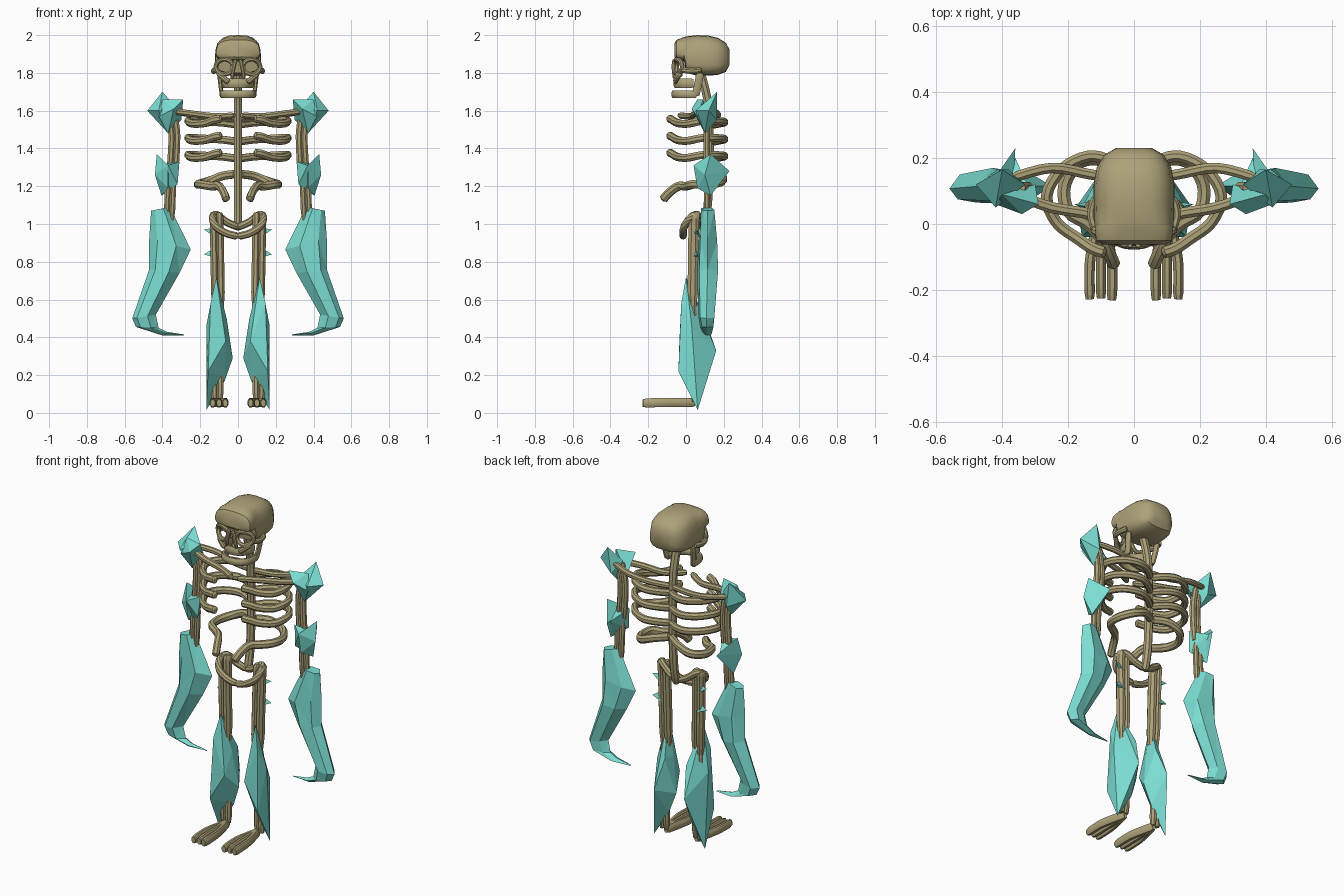
import bpy, bmesh, math
from mathutils import Vector

if "Cube" in bpy.data.objects:
    bpy.data.objects.remove(bpy.data.objects["Cube"], do_unlink=True)


def material(name, color):
    m = bpy.data.materials.new(name)
    m.use_nodes = True
    m.diffuse_color = color
    m.node_tree.nodes["Principled BSDF"].inputs["Base Color"].default_value = color
    return m


BONE = material("old bone", (0.42, 0.36, 0.19, 1))
CRYSTAL = material("teal crystal", (0.2, 0.73, 0.65, 1))


def finish(name, bm, mat, mirror=True, smooth=None):
    bmesh.ops.recalc_face_normals(bm, faces=bm.faces[:])
    me = bpy.data.meshes.new(name)
    bm.to_mesh(me)
    bm.free()
    me.materials.append(mat)
    ob = bpy.data.objects.new(name, me)
    bpy.context.collection.objects.link(ob)
    if mirror:
        mod = ob.modifiers.new("mirror", "MIRROR")
        mod.use_mirror_merge = False
    if smooth:
        bpy.ops.object.select_all(action="DESELECT")
        ob.select_set(True)
        bpy.context.view_layer.objects.active = ob
        bpy.ops.object.shade_smooth_by_angle(angle=math.radians(smooth))
    return ob


def loft(bm, rings, closed=False):
    """Skin a list of equally long point rings; cap the ends unless closed."""
    vs = [[bm.verts.new(p) for p in r] for r in rings]
    n = len(vs[0])
    pairs = list(zip(vs, vs[1:])) + ([(vs[-1], vs[0])] if closed else [])
    for a, b in pairs:
        for i in range(n):
            j = (i + 1) % n
            bm.faces.new((a[i], a[j], b[j], b[i]))
    if not closed:
        bm.faces.new(vs[0])
        bm.faces.new(vs[-1])


def spline(pts, steps, closed):
    """Catmull-Rom points through the given path."""
    n = len(pts)
    get = (lambda i: pts[i % n]) if closed else (lambda i: pts[max(0, min(n - 1, i))])
    out = []
    for i in range(n if closed else n - 1):
        a, b, c, d = (get(i + k) for k in (-1, 0, 1, 2))
        for s in range(steps):
            t = s / steps
            out.append(0.5 * (2 * b + (c - a) * t + (2 * a - 5 * b + 4 * c - d) * t * t
                              + (3 * b - a - 3 * c + d) * t ** 3))
    return out if closed else out + [pts[-1]]


def tube(bm, path, wide, tall=None, ref=(0, 0, 1), steps=4, closed=False, taper=0.7, sides=8):
    """Bone along a path; slimmer by taper at its open ends."""
    tall = tall or wide
    pts = spline([Vector(p) for p in path], steps, closed)
    n, rings = len(pts), []
    for i, p in enumerate(pts):
        if closed:
            t = pts[(i + 1) % n] - pts[i - 1]
        else:
            t = pts[min(i + 1, n - 1)] - pts[max(i - 1, 0)]
        side = t.cross(Vector(ref)).normalized()
        up = side.cross(t).normalized()
        k = taper if not closed and i in (0, n - 1) else 1
        ang = [math.tau * (s + 0.5) / sides for s in range(sides)]
        rings.append([p + k * (side * wide * math.cos(a) + up * tall * math.sin(a)) for a in ang])
    loft(bm, rings, closed)


def bone(name, paths, wide, tall=None, mirror=True, **kw):
    bm = bmesh.new()
    for p in paths:
        tube(bm, p, wide, tall, **kw)
    return finish(name, bm, BONE, mirror, 35)


def crystal(name, *shards):
    bm = bmesh.new()
    for pts in shards:
        r = bmesh.ops.convex_hull(bm, input=[bm.verts.new(p) for p in pts])
        bmesh.ops.delete(bm, geom=[v for v in r["geom_interior"] if v.is_valid], context="VERTS")
    return finish(name, bm, CRYSTAL)


# Skull: rounded-box rings from brow to back of head (y, half width, bottom, top)
bm = bmesh.new()
rings = []
for y, w, lo, hi in [(-.062, .095, 1.885, 1.955), (-.05, .115, 1.87, 1.975), (-.01, .118, 1.86, 1.99),
                     (.0, .12, 1.80, 1.993), (.06, .122, 1.785, 2.0), (.12, .122, 1.785, 1.997),
                     (.17, .113, 1.79, 1.985), (.21, .09, 1.805, 1.96), (.23, .055, 1.84, 1.925)]:
    ring = []
    for s in range(20):
        c, d = math.cos(math.tau * s / 20), math.sin(math.tau * s / 20)
        x = w * math.copysign(abs(c) ** .65, c) * (1 - .12 * d)
        ring.append((x, y, (lo + hi) / 2 + (hi - lo) / 2 * math.copysign(abs(d) ** .65, d)))
    rings.append(ring)
loft(bm, rings)
finish("cranium", bm, BONE, False, 35)

eye = [(.072 + .046 * math.cos(a), -.05 + .03 * max(0, math.cos(a)), 1.832 + .04 * math.sin(a))
       for a in [math.tau * i / 8 for i in range(8)]]
bone("eye_rims", [eye], .013, closed=True, ref=(0, 1, 0), steps=2)
bone("cheek_bones", [[(.118, -.02, 1.815), (.13, .03, 1.81), (.118, .08, 1.815)],
                     [(.105, -.025, 1.80), (.085, -.045, 1.78), (.05, -.058, 1.75)]], .013, .016)
bone("nose_sides", [[(.012, -.062, 1.87), (.022, -.066, 1.83), (.032, -.06, 1.77)]], .011, ref=(0, 1, 0))


def arch(x, y, z, back):
    half = [(x, back, z), (x * .92, y + .045, z), (x * .55, y + .01, z)]
    return half + [(0, y, z)] + [(-a, b, c) for a, b, c in reversed(half)]


bone("upper_jaw", [arch(.075, -.055, 1.745, .04)], .013, .026, mirror=False, taper=.9)
bone("lower_jaw", [arch(.085, -.065, 1.687, .055)], .014, .022, mirror=False, taper=.9)
bone("jaw_hinges", [[(.085, .05, 1.68), (.092, .062, 1.73), (.1, .075, 1.8)]], .012, .022, ref=(0, 1, 0))

# Spine and neck
bone("spine", [[(0, .09, .97), (0, .115, 1.1), (0, .125, 1.35), (0, .12, 1.6), (0, .105, 1.7), (0, .075, 1.81)]],
     .024, mirror=False, ref=(0, 1, 0))

# Rib cage: three full pairs and the drooping lowest pair
plan = [(.0, .14, -.015), (.07, .19, -.005), (.14, .205, 0), (.22, .165, .005), (.265, .085, .005),
        (.235, .005, -.01), (.17, -.045, -.005), (.125, -.075, .012), (.085, -.088, .018)]
bone("ribs", [[(x, y, z + d) for x, y, d in plan] for z in (1.36, 1.45, 1.54)], .019, .022, taper=.5)
bone("lowest_ribs", [[(0, .14, 1.265), (.08, .19, 1.255), (.16, .19, 1.225), (.21, .12, 1.21), (.2, .04, 1.21),
                      (.14, .0, 1.20), (.1, -.04, 1.2), (.075, -.09, 1.165), (.06, -.125, 1.125)]],
     .021, .024, taper=.35)

# Shoulder girdle
bone("collar_bones", [[(.02, -.035, 1.575), (.12, .025, 1.57), (.25, .05, 1.585), (.36, .09, 1.6)]], .018)
bone("shoulder_blades", [[(.0, .13, 1.56), (.13, .15, 1.56), (.25, .17, 1.58), (.37, .14, 1.6)]], .017)

# Arms: paired slim bones side by side
bone("upper_arms", [[(.355 + d, .11, 1.6), (.335 + d, .11, 1.47), (.345 + d, .11, 1.27)] for d in (-.012, .016)],
     .019, ref=(0, 1, 0))
bone("forearms", [[(.35 + d, .11, 1.28), (.36 + d, .11, 1.02)] for d in (-.01, .018)], .017, ref=(0, 1, 0))

# Pelvis loop
bone("pelvis", [[(0, .085, .985), (.06, .075, 1.01), (.115, .06, 1.05), (.135, .02, 1.03),
                 (.115, -.01, .985), (.06, -.015, .95), (0, -.015, .935)]], .02, ref=(0, .3, 1))

# Legs
bone("thighs", [[(.115 + d, .045, 1.06), (.112 + d, .04, .95), (.105 + d, .035, .56)] for d in (-.016, .016)],
     .022, .03, ref=(0, 1, 0))
bone("shins", [[(.105 + d, .035, .58), (.11 + d, .05, .3), (.11 + d, .045, .06)] for d in (-.014, .014)],
     .02, ref=(0, 1, 0))
bone("feet", [[(.1, .045, .055), (.1 + d * .6, -.04, .055), (.1 + d, -.12, .055), (.1 + d, -.225 - e, .052)]
              for d, e in ((-.033, .006), (0, 0), (.034, .003))], .017, .026, taper=.8)

# Shoulder crystals
crystal("shoulder_crystals",
        [(.40, .165, 1.70), (.48, .12, 1.60), (.33, .12, 1.62), (.37, .1, 1.48), (.38, .165, 1.55), (.42, .05, 1.6)],
        [(.29, .06, 1.66), (.40, .09, 1.66), (.34, .03, 1.61), (.30, .12, 1.55), (.37, .1, 1.48), (.42, .06, 1.57)])

# Elbow crystals
crystal("elbow_crystals",
        [(.43, .13, 1.37), (.37, .04, 1.31), (.44, .1, 1.26), (.36, .23, 1.28), (.405, .13, 1.15), (.37, .06, 1.19)],
        [(.31, .09, 1.33), (.37, .04, 1.31), (.36, .2, 1.28), (.405, .13, 1.15), (.32, .08, 1.21), (.38, .1, 1.32)])

# Claw-shaped forearm crystals: inner and outer edge points (x, z), front and back y
bm = bmesh.new()
rings = []
for xi, zi, xo, zo, f, b in [(.36, 1.09, .46, 1.07, .08, .15), (.25, .865, .47, .92, .065, .165),
                             (.31, .74, .47, .76, .06, .17), (.435, .52, .56, .5, .065, .15),
                             (.42, .45, .54, .455, .075, .145), (.38, .43, .40, .41, .09, .135),
                             (.285, .415, .285, .41, .11, .12)]:
    mix = lambda t, y: (xi + (xo - xi) * t, y, zi + (zo - zi) * t)
    mid = (f + b) / 2
    rings.append([mix(0, mid), mix(.35, f), mix(.8, f + .01), mix(1, mid), mix(.75, b), mix(.3, b - .01)])
loft(bm, rings)
bmesh.ops.triangulate(bm, faces=bm.faces[:])
finish("claw_crystals", bm, CRYSTAL)

# Shin crystals and small thigh shards
crystal("shin_crystals",
        [(.115, .0, .72), (.145, -.025, .58), (.168, .03, .46), (.158, -.04, .22), (.168, .062, .015),
         (.065, -.035, .38), (.07, .1, .5), (.1, .16, .33), (.028, .05, .29), (.06, .03, .5), (.07, .06, .17)])
crystal("thigh_shards", *[[(.12, .03, z - .03), (.12, .07, z - .03), (.13, .05, z + .02), (.18, .06, z + h)]
                          for z, h in ((.96, .01), (.85, -.01))])
